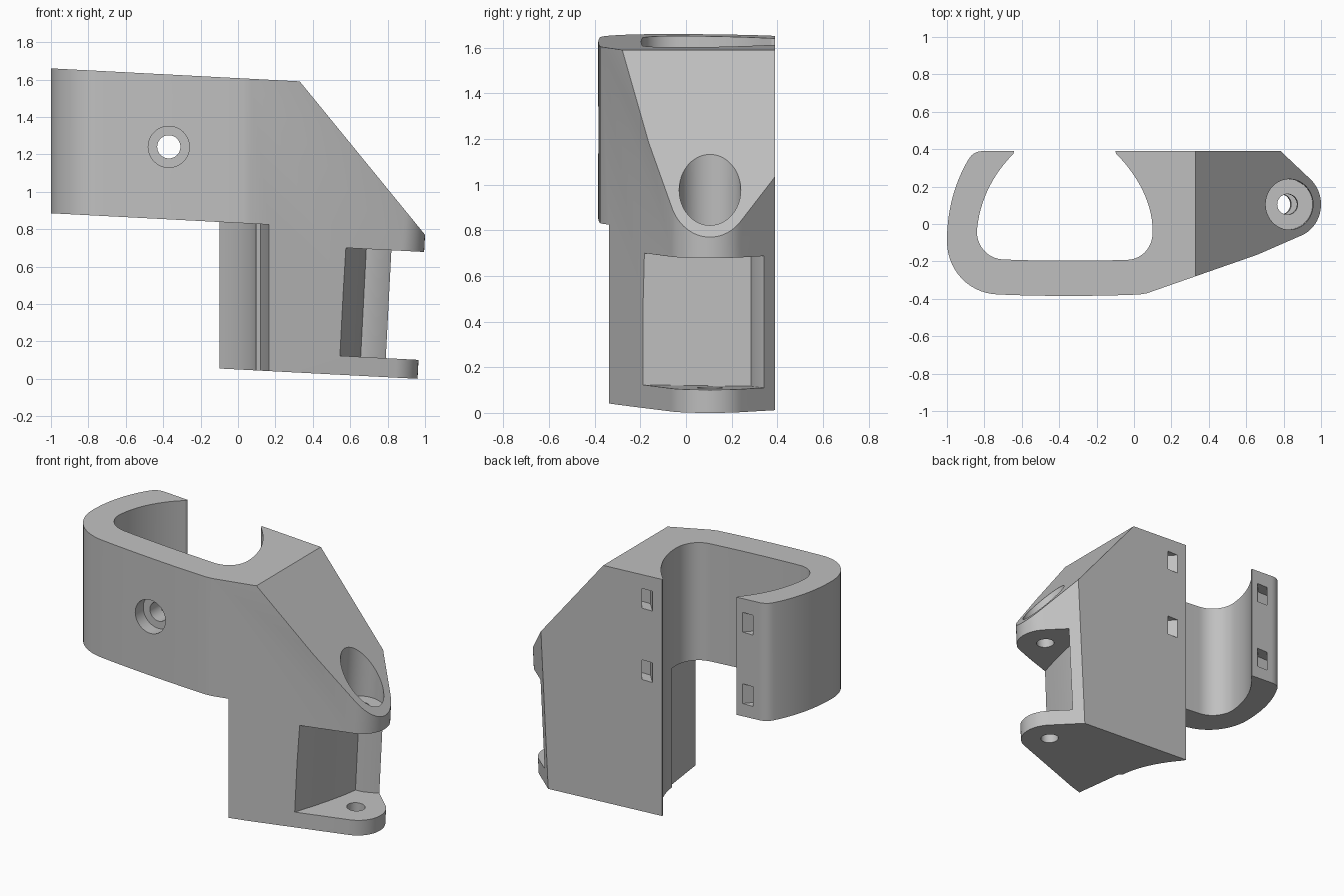
import bpy, bmesh, math
from mathutils import Vector

if "Cube" in bpy.data.objects:
    bpy.data.objects.remove(bpy.data.objects["Cube"], do_unlink=True)

SLOPE = 0.052            # three degree lean shared by all sloping planes
LUG = (0.82, 0.105)      # hinge centre in plan, at height 0.77

grey = bpy.data.materials.new("plain grey")
grey.use_nodes = True
colour = (0.53, 0.53, 0.53, 1)
grey.diffuse_color = colour
grey.node_tree.nodes["Principled BSDF"].inputs["Base Color"].default_value = colour


def bezier(a, b, c, d, n=14):
    a, b, c, d = map(Vector, (a, b, c, d))
    return [tuple(a*(1-t)**3 + 3*b*t*(1-t)**2 + 3*c*t*t*(1-t) + d*t**3)
            for t in (i / n for i in range(n + 1))]


def arc(centre, r, start, end, n):
    return [(centre[0] + r*math.cos(math.radians(start + (end-start)*i/n)),
             centre[1] + r*math.sin(math.radians(start + (end-start)*i/n)))
            for i in range(n + 1)]


def circle(centre, r, n=48):
    return arc(centre, r, 0, 360, n)[:-1]


def lean(x, y, z):
    return (x + (z - 0.77)*SLOPE, y, z)


def loft(name, ring_a, ring_b):
    """Closed solid between two matching rings."""
    bm = bmesh.new()
    a = [bm.verts.new(p) for p in ring_a]
    b = [bm.verts.new(p) for p in ring_b]
    bm.faces.new(a)
    bm.faces.new(b)
    for i in range(len(a)):
        j = (i + 1) % len(a)
        bm.faces.new((a[i], a[j], b[j], b[i]))
    bmesh.ops.recalc_face_normals(bm, faces=bm.faces)
    mesh = bpy.data.meshes.new(name)
    bm.to_mesh(mesh)
    bm.free()
    ob = bpy.data.objects.new(name, mesh)
    bpy.context.collection.objects.link(ob)
    mesh.materials.append(grey)
    return ob


def leaning_prism(name, plan, low, high):
    """Plan shape between two sloping planes, given by their height at x = 0."""
    return loft(name, *[[lean(x, y, h - SLOPE*x) for x, y in plan] for h in (low, high)])


def depth_prism(name, shape, y0, y1, shift=0):
    """Front shape (x, z) pushed along y."""
    return loft(name, [(x, y0, z) for x, z in shape], [(x + shift, y1, z) for x, z in shape])


def combine(target, tool, operation='DIFFERENCE'):
    mod = target.modifiers.new(tool.name, 'BOOLEAN')
    mod.operation, mod.solver, mod.object = operation, 'EXACT', tool
    bpy.context.view_layer.objects.active = target
    bpy.ops.object.modifier_apply(modifier=mod.name)
    bpy.data.objects.remove(tool, do_unlink=True)


# Plan outline: outside of the open clamp, round the lug, back along the inside
outline = [(-0.64, 0.39), (-0.8, 0.39)]
outline += bezier((-0.81, 0.39), (-0.85, 0.388), (-0.87, 0.37), (-0.885, 0.345), 6)
outline += bezier((-0.885, 0.345), (-0.96, 0.22), (-1.0, 0.07), (-1.0, -0.09))[1:]
outline += bezier((-1.0, -0.09), (-1.0, -0.25), (-0.88, -0.375), (-0.72, -0.377))[1:]
outline += bezier((-0.72, -0.377), (-0.5, -0.387), (-0.2, -0.387), (0.03, -0.377), 8)[1:]
outline += [(0.07, -0.37)]
outline += arc(LUG, 0.18, -70, 50, 24)
outline += [(0.77, 0.39), (-0.1, 0.39)]
outline += bezier((-0.095, 0.375), (0.03, 0.25), (0.1, 0.1), (0.1, -0.04))
outline += bezier((0.1, -0.04), (0.1, -0.13), (0.04, -0.19), (-0.04, -0.192))[1:]
outline += bezier((-0.04, -0.192), (-0.25, -0.198), (-0.5, -0.198), (-0.69, -0.19), 8)[1:]
outline += bezier((-0.69, -0.19), (-0.78, -0.19), (-0.84, -0.12), (-0.84, -0.04))[1:]
outline += bezier((-0.84, -0.04), (-0.83, 0.1), (-0.77, 0.25), (-0.645, 0.375))[1:]
body = loft("clamp_bracket", *[[lean(x, y, z) if x > 0.5 else (x, y, z) for x, y in outline]
                               for z in (-0.5, 2.0)])

# Sloping top, chamfered shoulder and sloping base
side = [(-1.2, 1.67), (0.33, 1.59), (1.2, 0.525), (1.2, -0.0125), (-1.2, 0.112)]
combine(body, depth_prism("front_shape", side, -1, 1), 'INTERSECT')

# Space beneath the clamp ring
under = [(0.165, -1), (0.165, -0.335), (0.12, -0.01), (0.08, 0.02),
         (-0.35, 0.05), (-0.35, 1), (-2, 1), (-2, -1)]
combine(body, loft("under_space", [(x, y, -1) for x, y in under],
                   [(x, y, 0.833 - SLOPE*x) for x, y in under]))

# Hinge slot between the two lugs
slot = [(0.56, -0.3)]
slot += bezier((0.578, -0.19), (0.62, -0.05), (0.67, 0.12), (0.69, 0.285), 12)
slot += [(0.74, 0.295), (0.815, 0.335), (0.95, 0.43), (1.5, 0.43), (1.5, -0.3)]
combine(body, leaning_prism("hinge_slot", slot, 0.153, 0.73))

# Hinge pin hole with its counterbore
combine(body, leaning_prism("pin_hole", circle(LUG, 0.055), -0.5, 1.2))
combine(body, leaning_prism("pin_counterbore", circle(LUG, 0.135), 0.825, 1.9))

# Screw hole in the front of the clamp
screw = (-0.37, 1.24)
combine(body, depth_prism("screw_hole", circle(screw, 0.062), -0.6, 0))
combine(body, depth_prism("screw_counterbore", circle(screw, 0.11), -0.6, -0.3))

# Strap pockets on the back, slanting away from the opening
for x, shift in ((0.01, 0.08), (-0.725, -0.08)):
    for height in (1.45, 0.98):
        z = height - SLOPE*x
        w, h = 0.038, 0.065
        pocket = [(x-w-shift/8, z-h), (x+w-shift/8, z-h), (x+w-shift/8, z+h), (x-w-shift/8, z+h)]
        combine(body, depth_prism("strap_pocket", pocket, 0.4, 0.31, shift))

bpy.ops.object.select_all(action='DESELECT')
body.select_set(True)
bpy.context.view_layer.objects.active = body
bpy.ops.object.shade_smooth_by_angle(angle=math.radians(20))
